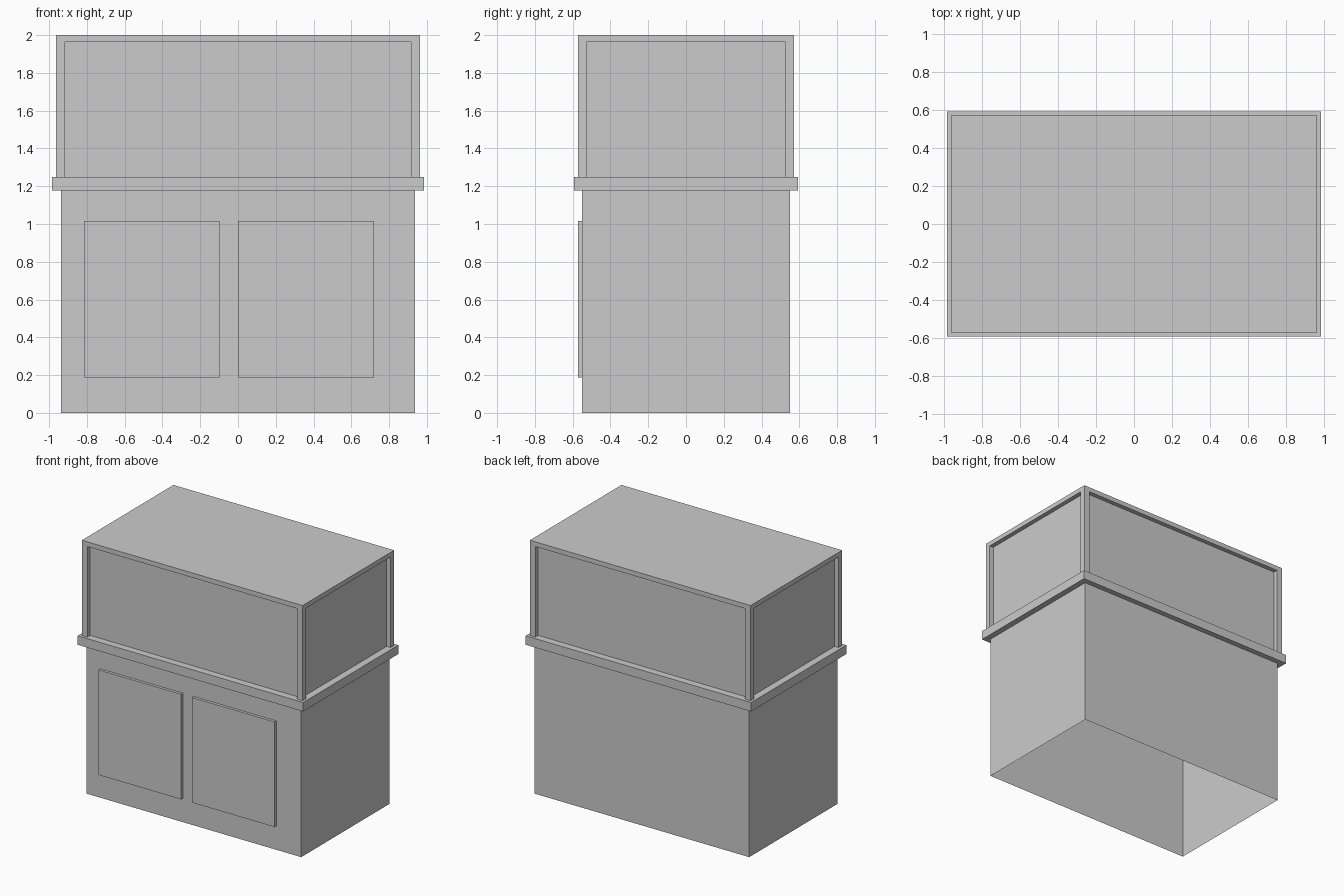
import bpy, bmesh

if "Cube" in bpy.data.objects:
    bpy.data.objects.remove(bpy.data.objects["Cube"])


def box(name, x, y, z, open_sides=()):
    """Box from (min, max) ranges; faces whose normal is in open_sides are removed."""
    bm = bmesh.new()
    bmesh.ops.create_cube(bm, size=1)
    for v in bm.verts:
        v.co = [r[0] if c < 0 else r[1] for c, r in zip(v.co, (x, y, z))]
    bm.normal_update()
    gone = [f for f in bm.faces if tuple(round(c) for c in f.normal) in open_sides]
    bmesh.ops.delete(bm, geom=gone, context='FACES')
    mesh = bpy.data.meshes.new(name)
    bm.to_mesh(mesh)
    bm.free()
    obj = bpy.data.objects.new(name, mesh)
    bpy.context.collection.objects.link(obj)
    return obj


UP, DOWN = (0, 0, 1), (0, 0, -1)
BASE_TOP, LEDGE_TOP, FRAME_TOP = 1.178, 1.249, 1.963
TANK_X, TANK_Y = 0.963, 0.571      # outer half sizes of the tank frame
POST_X, POST_Y = 0.048, 0.043      # corner post section
RECESS = 0.035                     # panes sit behind the frame

# Hollow cabinet, open underneath
box("cabinet", (-0.937, 0.937), (-0.55, 0.55), (0, BASE_TOP), (UP, DOWN))

# Raised doors on the front
for name, x0 in (("left_door", -0.816), ("right_door", 0.0)):
    box(name, (x0, x0 + 0.719), (-0.572, -0.55), (0.188, 1.017), ((0, 1, 0),))

# Overhanging ledge
box("ledge", (-0.984, 0.984), (-0.593, 0.593), (BASE_TOP, LEDGE_TOP))

# Recessed panes on all four sides
px, py = TANK_X - RECESS, TANK_Y - RECESS
box("panes", (-px, px), (-py, py), (LEDGE_TOP, FRAME_TOP), (UP, DOWN))

# Four corner posts
for sx, xn in ((-1, "left"), (1, "right")):
    for sy, yn in ((-1, "front"), (1, "back")):
        box(f"{yn}_{xn}_post",
            sorted((sx * TANK_X, sx * (TANK_X - POST_X))),
            sorted((sy * TANK_Y, sy * (TANK_Y - POST_Y))),
            (LEDGE_TOP, FRAME_TOP), (UP, DOWN))

# Lid closing the frame
box("lid", (-TANK_X, TANK_X), (-TANK_Y, TANK_Y), (FRAME_TOP, 2.0))
